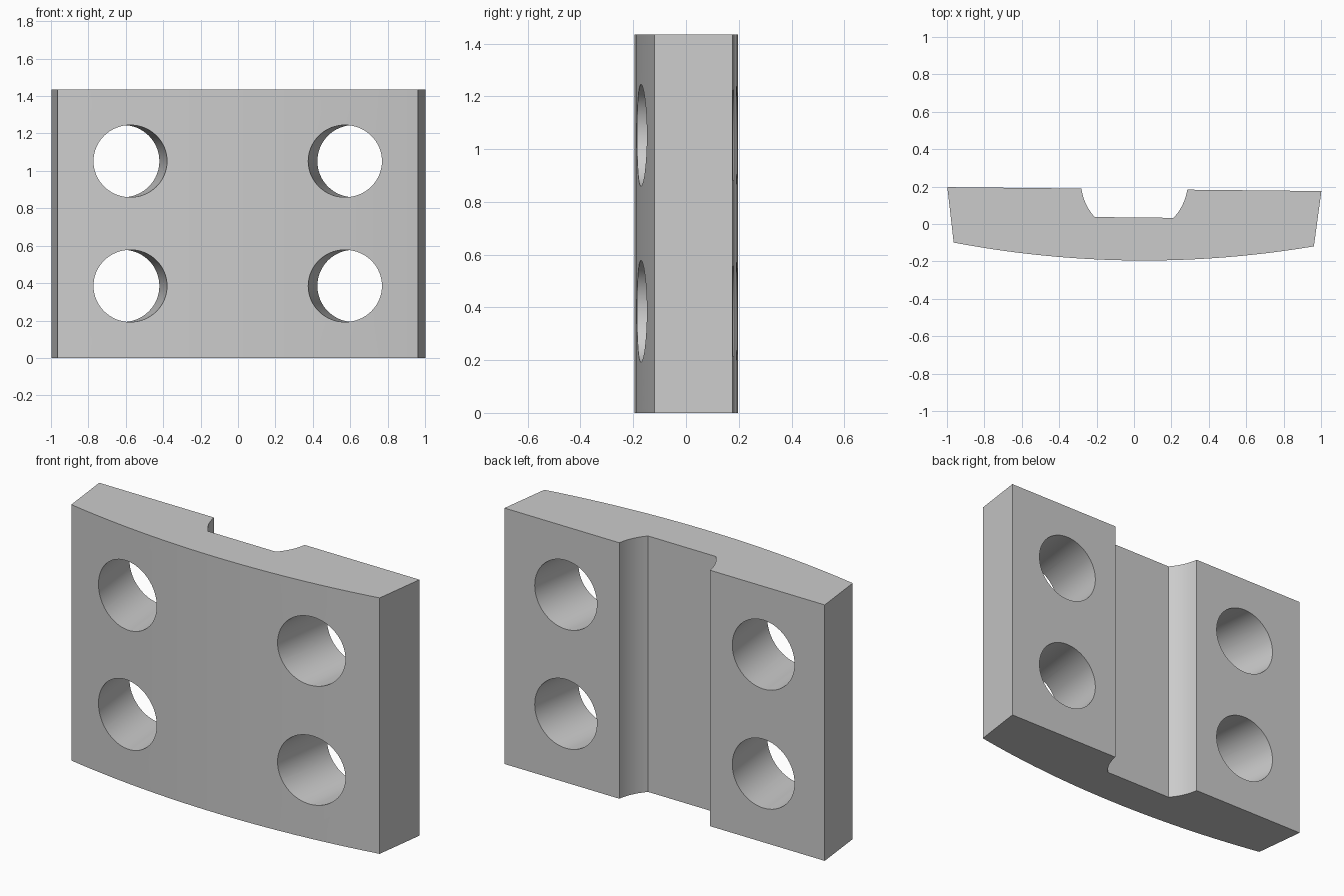
import bpy, bmesh
from math import sin, cos, asin, atan2, pi, radians
from mathutils import Matrix

if "Cube" in bpy.data.objects:
    bpy.data.objects.remove(bpy.data.objects["Cube"], do_unlink=True)

HEIGHT = 1.434
TILT = radians(-0.6)      # the plate sits slightly turned about z
FLARE = radians(7)        # sides and bores spread towards the back
FRONT_R, FRONT_Y, FRONT_HALF = 5.46, -0.195, 0.963
BACK_Y = 0.1865
GROOVE_R, GROOVE_Y, FLOOR_Y = 0.286, 0.228, 0.035


def arc(cx, cy, r, start, end, steps):
    return [(cx + r * cos(start + (end - start) * i / steps),
             cy + r * sin(start + (end - start) * i / steps)) for i in range(steps + 1)]


def mesh_object(name, bm):
    bmesh.ops.recalc_face_normals(bm, faces=bm.faces)
    mesh = bpy.data.meshes.new(name)
    bm.to_mesh(mesh)
    bm.free()
    obj = bpy.data.objects.new(name, mesh)
    bpy.context.collection.objects.link(obj)
    return obj


steel = bpy.data.materials.new("plain grey")
steel.use_nodes = True
grey = (0.6, 0.6, 0.6, 1)
steel.diffuse_color = grey
steel.node_tree.nodes["Principled BSDF"].inputs["Base Color"].default_value = grey

# Plate outline: bowed front, flared sides, flat back with a round-sided groove
half = asin(FRONT_HALF / FRONT_R)
outline = arc(0, FRONT_Y + FRONT_R, FRONT_R, -pi / 2 - half, -pi / 2 + half, 24)
top = asin((BACK_Y - GROOVE_Y) / GROOVE_R)
low = asin((FLOOR_Y - GROOVE_Y) / GROOVE_R)
side = arc(0, GROOVE_Y, GROOVE_R, top, low, 10)
outline += [(1, BACK_Y)] + side + [(-x, y) for x, y in reversed(side)] + [(-1, BACK_Y)]

bm = bmesh.new()
base = bm.faces.new([bm.verts.new((x, y, 0)) for x, y in outline])
grown = bmesh.ops.extrude_face_region(bm, geom=[base], use_keep_orig=True)
bmesh.ops.translate(bm, vec=(0, 0, HEIGHT),
                    verts=[v for v in grown["geom"] if isinstance(v, bmesh.types.BMVert)])
plate = mesh_object("clamp_plate", bm)
plate.data.materials.append(steel)

# Four bores, parallel to the nearest flared side
bm = bmesh.new()
for s in (-1, 1):
    for z in (0.385, 1.052):
        place = (Matrix.Translation((s * 0.594, 0, z)) @ Matrix.Rotation(-s * FLARE, 4, "Z")
                 @ Matrix.Rotation(pi / 2, 4, "X"))
        bmesh.ops.create_cone(bm, cap_ends=True, segments=64, radius1=0.193,
                              radius2=0.193, depth=1, matrix=place)
cutter = mesh_object("bore_cutter", bm)
cutter.hide_render = True

bore = plate.modifiers.new("bores", "BOOLEAN")
bore.operation, bore.solver, bore.object = "DIFFERENCE", "EXACT", cutter
bpy.ops.object.select_all(action="DESELECT")
plate.select_set(True)
bpy.context.view_layer.objects.active = plate
bpy.ops.object.modifier_apply(modifier=bore.name)
bpy.data.objects.remove(cutter, do_unlink=True)

plate.data.transform(Matrix.Rotation(TILT, 4, "Z"))
bpy.ops.object.shade_smooth_by_angle(angle=radians(25))
